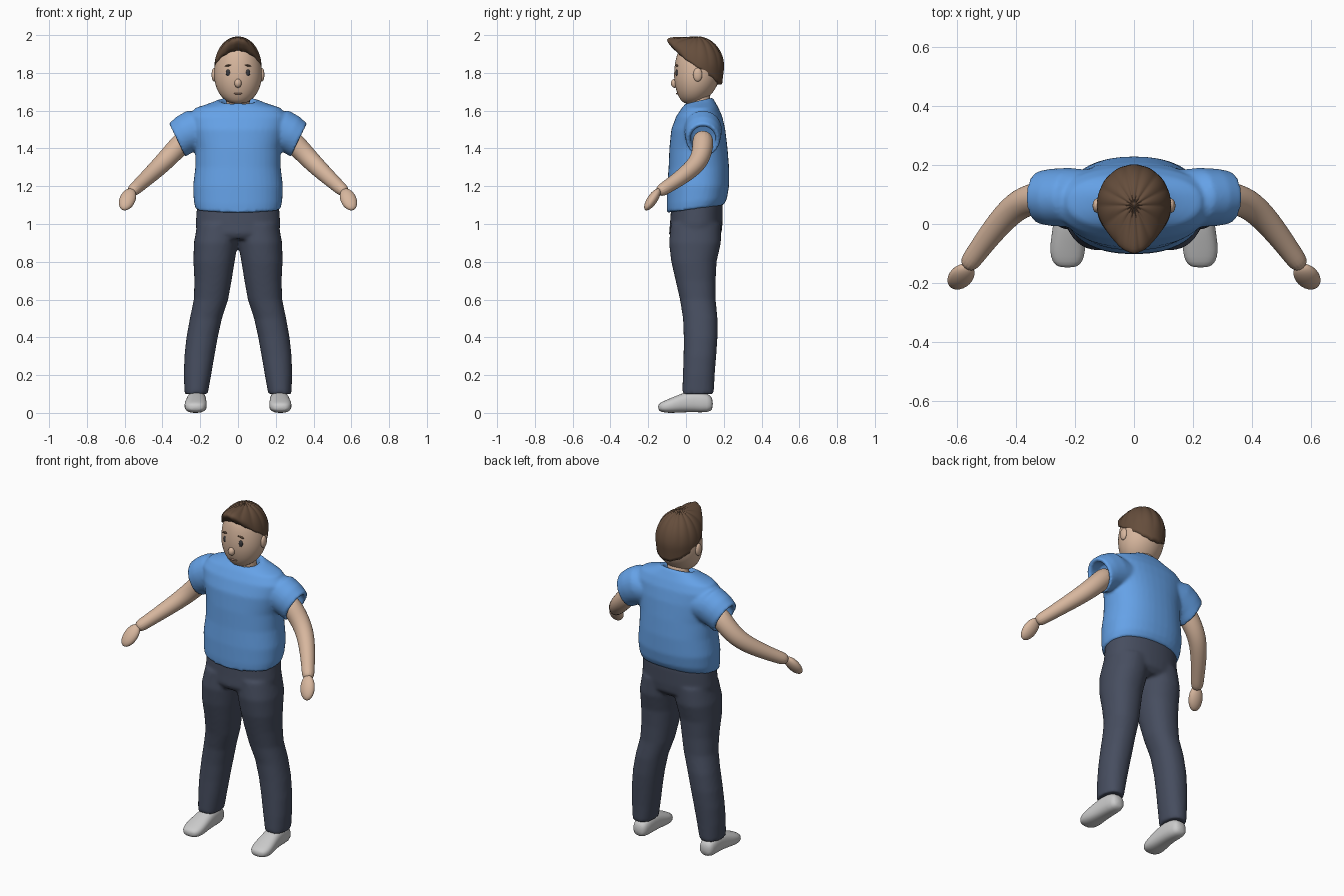
import bpy, bmesh, math
from mathutils import Vector, Matrix

if "Cube" in bpy.data.objects:
    bpy.data.objects.remove(bpy.data.objects["Cube"])


def material(name, rgb):
    m = bpy.data.materials.new(name)
    m.diffuse_color = (*rgb, 1)
    m.use_nodes = True
    m.node_tree.nodes["Principled BSDF"].inputs["Base Color"].default_value = m.diffuse_color
    return m


SKIN = material("skin", (0.68, 0.47, 0.34))
BLUE = material("shirt_blue", (0.13, 0.36, 0.80))
NAVY = material("trouser_navy", (0.062, 0.075, 0.115))
BROWN = material("hair_brown", (0.13, 0.075, 0.045))
DARK = material("eye_dark", (0.04, 0.04, 0.045))
LIP = material("lip", (0.50, 0.30, 0.22))


def finish(name, bm, mat=None, mirror=False, subsurf=0, remesh=0, smooth=0):
    bmesh.ops.recalc_face_normals(bm, faces=bm.faces[:])
    for f in bm.faces:
        f.smooth = True
    me = bpy.data.meshes.new(name)
    bm.to_mesh(me)
    bm.free()
    ob = bpy.data.objects.new(name, me)
    bpy.context.collection.objects.link(ob)
    if mat:
        me.materials.append(mat)
    if mirror:
        ob.modifiers.new("mirror", 'MIRROR').use_mirror_merge = False
    if subsurf:
        s = ob.modifiers.new("subsurf", 'SUBSURF')
        s.levels = s.render_levels = subsurf
    if remesh:
        r = ob.modifiers.new("remesh", 'REMESH')
        r.mode, r.voxel_size, r.use_smooth_shade = 'VOXEL', remesh, True
    if smooth:
        s = ob.modifiers.new("smooth", 'SMOOTH')
        s.factor, s.iterations = 0.5, smooth
    return ob


def loft(bm, rings, n=24, p=1.0):
    """Skin rings given as (centre, axis u, axis v), p < 1 makes them boxier."""
    loops = []
    for c, u, v in rings:
        loop = []
        for i in range(n):
            a = 2 * math.pi * i / n
            cu, sv = math.cos(a), math.sin(a)
            cu = math.copysign(abs(cu) ** p, cu)
            sv = math.copysign(abs(sv) ** p, sv)
            loop.append(bm.verts.new(Vector(c) + Vector(u) * cu + Vector(v) * sv))
        loops.append(loop)
    for a, b in zip(loops, loops[1:]):
        for i in range(n):
            j = (i + 1) % n
            bm.faces.new((a[i], a[j], b[j], b[i]))
    bm.faces.new(loops[0])
    bm.faces.new(loops[-1])


def level(z, x0, x1, y0, y1, tilt=0):
    """Horizontal ring from its extents; tilt raises the back."""
    return (((x0 + x1) / 2, (y0 + y1) / 2, z),
            ((x1 - x0) / 2, 0, 0), (0, (y1 - y0) / 2, tilt))


def blob(name, c, r, mat, mirror=False, axes=None):
    bm = bmesh.new()
    rot = axes.to_4x4() if axes else Matrix()
    bmesh.ops.create_uvsphere(bm, u_segments=24, v_segments=14, radius=1,
                              matrix=Matrix.Translation(c) @ rot @ Matrix.Diagonal((*r, 1)))
    return finish(name, bm, mat, mirror)


# Shirt: torso with sunken neckline, plus hollow short sleeves
bm = bmesh.new()
torso = [(1.08, .225, -.10, .20, .02), (1.12, .234, -.102, .217, .015), (1.20, .238, -.1, .228, 0),
         (1.30, .226, -.092, .228, 0), (1.40, .226, -.088, .22, 0), (1.50, .25, -.078, .208, 0),
         (1.57, .262, -.052, .192, 0), (1.615, .225, -.022, .172, 0), (1.642, .14, -.005, .152, .008),
         (1.655, .105, 0, .14, .016), (1.65, .085, .014, .127, .016), (1.60, .075, .025, .115, 0)]
loft(bm, [level(z, -w, w, a, b, t) for z, w, a, b, t in torso], 40, .88)
for s in (1, -1):
    sleeve = [(.12, 1.50, .09, .09), (.22, 1.50, .112, .10), (.28, 1.475, .104, .097),
              (.325, 1.443, .098, .088), (.32, 1.445, .077, .067), (.25, 1.48, .065, .065)]
    loft(bm, [((s * x, .09, z), (s * .43 * ru, 0, .9 * ru), (0, rv, 0)) for x, z, ru, rv in sleeve], 32)
finish("shirt", bm, BLUE, remesh=.009, smooth=6)

# Trousers: hips and two legs fused
bm = bmesh.new()
hips = [(1.18, .20, -.06, .17), (1.10, .217, -.078, .195), (1.0, .224, -.085, .193),
        (.95, .218, -.09, .188), (.92, .15, -.075, .16)]
loft(bm, [level(z, -w, w, a, b) for z, w, a, b in hips], 40, .9)
legs = [(.10, .16, .283, -.02, .147), (.2, .142, .287, -.017, .152), (.3, .125, .284, -.013, .16),
        (.4, .107, .273, -.012, .167), (.5, .085, .255, -.016, .167), (.6, .052, .234, -.032, .157),
        (.7, .034, .231, -.055, .157), (.8, .018, .236, -.078, .162), (.9, .0, .234, -.09, .185),
        (1.0, -.02, .215, -.08, .185)]
for s in (1, -1):
    loft(bm, [level(z, s * i, s * o, a, b) for z, i, o, a, b in legs], 32, .92)
finish("trousers", bm, NAVY, remesh=.010, smooth=6)

# Shoes
bm = bmesh.new()
shoe = [(.143, .22, .03, .02, .075), (.12, .22, .047, .0, .105), (.04, .218, .05, .004, .125),
        (-.03, .222, .056, .002, .10), (-.09, .225, .062, -.002, .075), (-.13, .225, .052, .004, .058),
        (-.148, .225, .028, .015, .045)]
loft(bm, [((x, y, (a + b) / 2), (w, 0, 0), (0, 0, (b - a) / 2)) for y, x, w, a, b in shoe], 20, .8)
finish("shoes", bm, None, mirror=True, subsurf=1)

# Arms
bm = bmesh.new()
path = [(.25, .09, 1.48, .06), (.33, .09, 1.395, .056), (.40, .065, 1.32, .051),
        (.475, -.02, 1.25, .043), (.53, -.095, 1.20, .036), (.57, -.15, 1.165, .034)]
pts = [Vector(q[:3]) for q in path]
rings = []
for i, q in enumerate(path):
    d = (pts[min(i + 1, len(pts) - 1)] - pts[max(i - 1, 0)]).normalized()
    u = d.cross(Vector((0, 1, 0.3))).normalized()
    rings.append((pts[i], u * q[3], d.cross(u) * q[3]))
loft(bm, rings, 16)
finish("arms", bm, SKIN, mirror=True, subsurf=2)

# Hands: simple mitts
d = Vector((.32, -.5, -.75)).normalized()
w = (Vector((1, 0, 0)) - d * d.x).normalized()
axes = Matrix((w, d.cross(w), d)).transposed()
blob("hands", (.585, -.178, 1.13), (.042, .027, .07), SKIN, True, axes)

# Neck and head
bm = bmesh.new()
loft(bm, [level(1.56, -.07, .07, .02, .13), level(1.64, -.062, .062, .02, .125),
          level(1.72, -.065, .065, .02, .13)])
finish("neck", bm, SKIN)
bm = bmesh.new()
head = [(1.637, .025, .0, .06), (1.645, .055, -.02, .09), (1.67, .087, -.038, .12),
        (1.71, .113, -.054, .155), (1.76, .127, -.064, .178), (1.81, .128, -.064, .188),
        (1.86, .122, -.058, .19), (1.91, .106, -.046, .18), (1.95, .078, -.015, .15),
        (1.965, .04, .02, .11)]
loft(bm, [level(z, -w, w, a, b) for z, w, a, b in head], 28)
finish("head", bm, SKIN, subsurf=1)

# Hair: ridged cap with a sloping hairline and a quiff
bm = bmesh.new()
N, M = 112, 18
pole = bm.verts.new((0, .07, 1.99))
prev = None
for k in range(1, M + 2):
    t = min(k / M, 1)
    loop = []
    for i in range(N):
        a = 2 * math.pi * i / N
        c, s = math.cos(a), math.sin(a)
        phi = t * math.acos((.09 * c) / .165)
        r = math.sin(phi) if phi < math.pi / 2 else 1 - .12 * (phi - math.pi / 2)
        r *= 1 + .018 * abs(math.cos(7 * a)) * math.sin(math.pi * min(t, .9))
        if k > M:
            r *= .82
        q = max(0, c) ** 2 * math.sin(math.pi * t ** 2.4)
        z = 1.83 + .163 * math.cos(phi) - .004 * (1 - abs(math.cos(7 * a)))
        loop.append(bm.verts.new((.125 * r * s, .062 - .138 * r * c - .065 * q, z + .03 * q)))
    for i in range(N):
        j = (i + 1) % N
        bm.faces.new((prev[i], prev[j], loop[j], loop[i]) if prev else (pole, loop[j], loop[i]))
    prev = loop
finish("hair", bm, BROWN)

# Face details
blob("ears", (.126, .062, 1.79), (.014, .024, .036), SKIN, True)
blob("nose", (0, -.06, 1.745), (.019, .02, .024), SKIN)
blob("eyes", (.05, -.046, 1.80), (.014, .010, .021), DARK, True)
brow = Matrix.Rotation(math.radians(12), 3, 'Y')
blob("eyebrows", (.048, -.047, 1.84), (.024, .008, .005), BROWN, True, brow)
blob("mouth", (0, -.046, 1.69), (.025, .008, .004), LIP)
